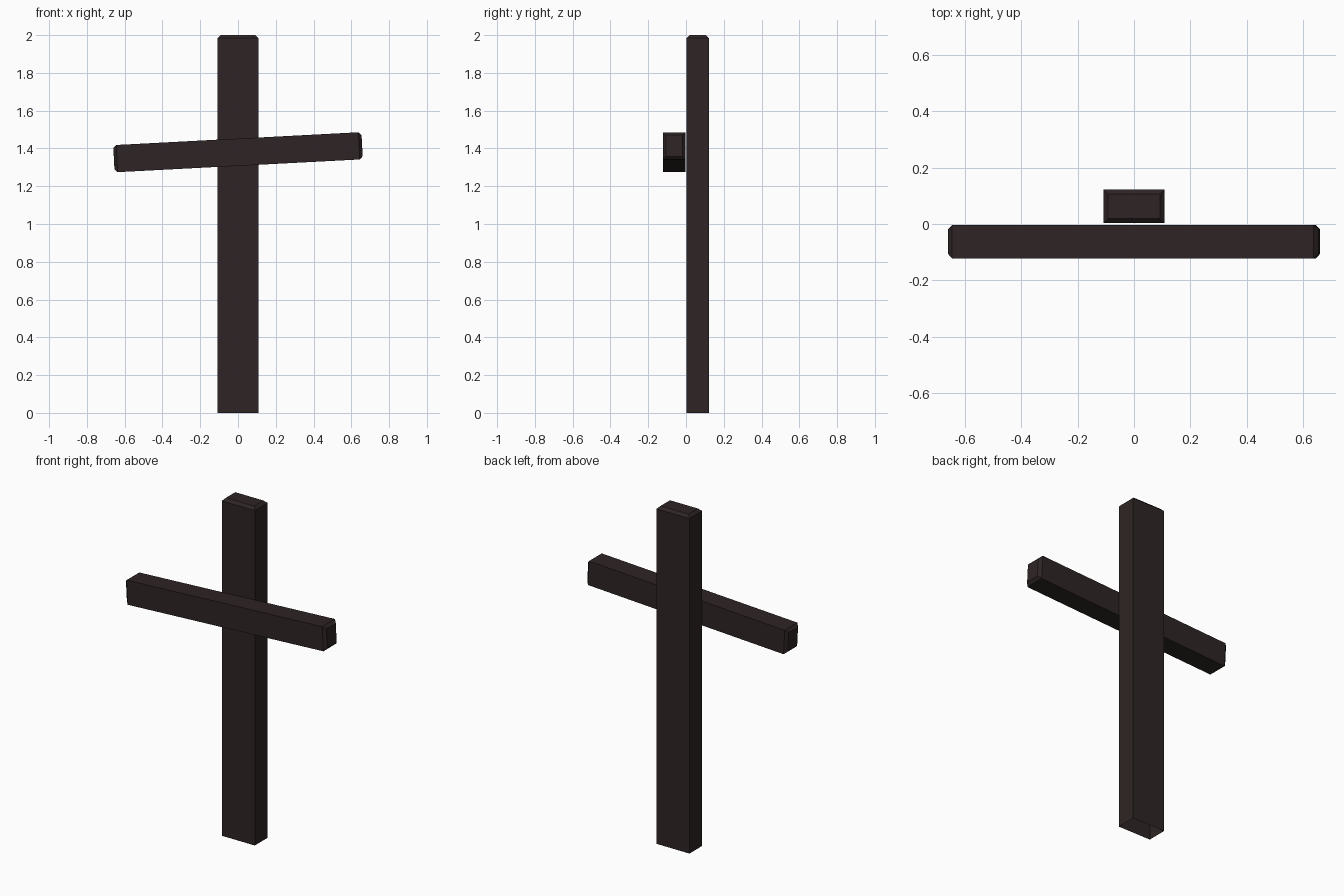
import bpy, bmesh, math
from mathutils import Matrix

if "Cube" in bpy.data.objects:
    bpy.data.objects.remove(bpy.data.objects["Cube"])

wood = bpy.data.materials.new("dark_brown_wood")
wood.diffuse_color = (0.028, 0.018, 0.018, 1)
wood.use_nodes = True
wood.node_tree.nodes["Principled BSDF"].inputs["Base Color"].default_value = wood.diffuse_color

CHAMFER = 0.016


def beam(name, width, depth, length, matrix, chamfer_bottom):
    """Upright timber along z with chamfered end(s), centred on its origin."""
    h = length / 2
    rings = [(-h, CHAMFER), (-h + CHAMFER, 0)] if chamfer_bottom else [(-h, 0)]
    rings += [(h - CHAMFER, 0), (h, CHAMFER)]
    bm = bmesh.new()
    loops = []
    for z, inset in rings:
        a, b = width / 2 - inset, depth / 2 - inset
        loops.append([bm.verts.new((x, y, z))
                      for x, y in ((-a, -b), (a, -b), (a, b), (-a, b))])
    for lo, hi in zip(loops, loops[1:]):
        for i in range(4):
            j = (i + 1) % 4
            bm.faces.new((lo[i], lo[j], hi[j], hi[i]))
    bm.faces.new(loops[-1])
    if chamfer_bottom:
        bm.faces.new(loops[0][::-1])
    bm.transform(matrix)
    mesh = bpy.data.meshes.new(name)
    bm.to_mesh(mesh)
    bm.free()
    mesh.materials.append(wood)
    obj = bpy.data.objects.new(name, mesh)
    bpy.context.collection.objects.link(obj)


# Upright post, open underneath
beam("upright_post", 0.216, 0.119, 2.0,
     Matrix.Translation((0, 0.0625, 1.0)), False)

# Crossbar, slightly tilted, in front of the post
beam("crossbar", 0.144, 0.119, 1.316,
     Matrix.Translation((0, -0.0625, 1.38)) @ Matrix.Rotation(math.radians(87), 4, 'Y'), True)
